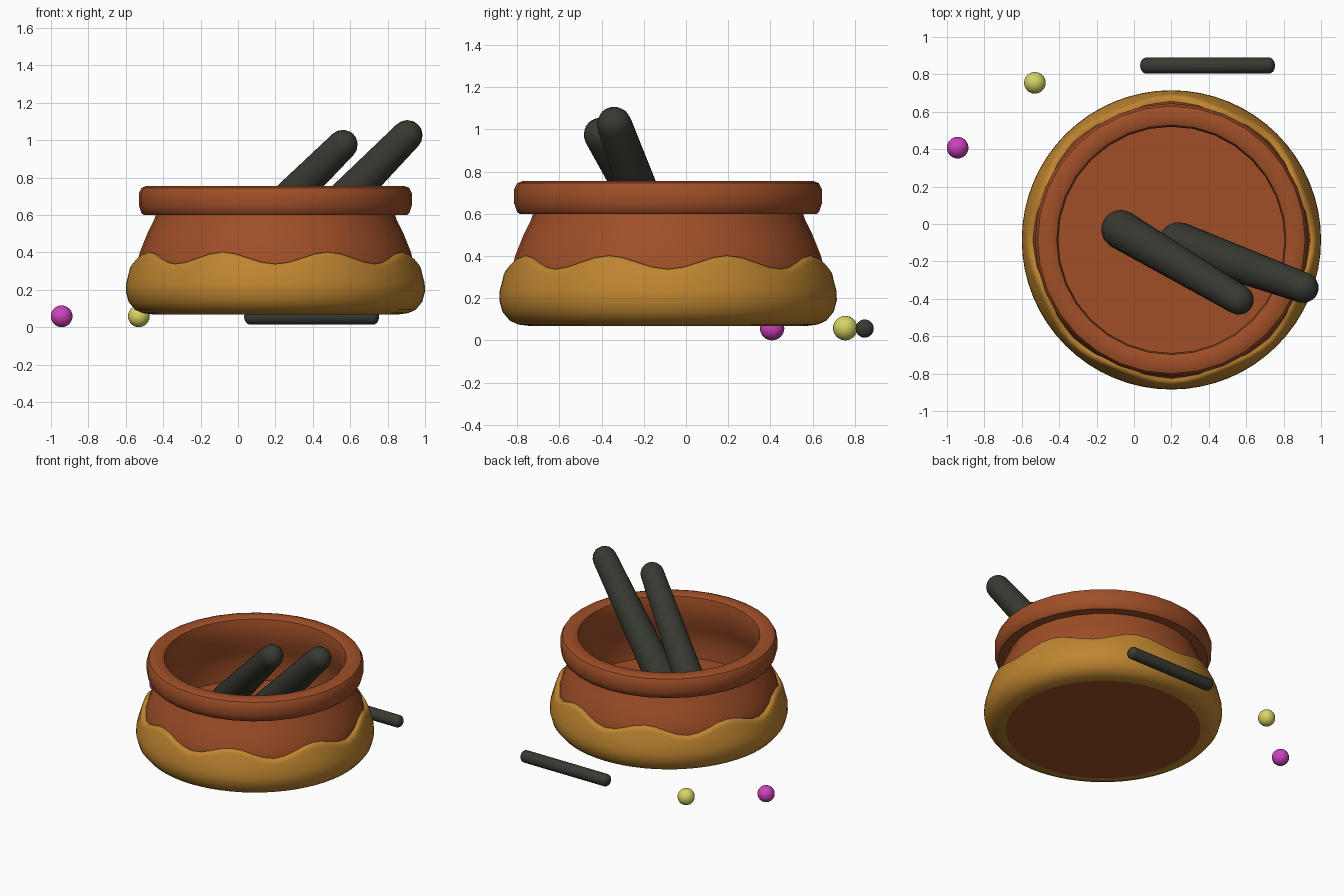
import bpy, bmesh, math
from mathutils import Vector

if "Cube" in bpy.data.objects:
    bpy.data.objects.remove(bpy.data.objects["Cube"])

CX, CY = 0.2, -0.085          # pot centre


def material(name, rgb):
    m = bpy.data.materials.new(name)
    m.diffuse_color = (*rgb, 1)
    m.use_nodes = True
    m.node_tree.nodes["Principled BSDF"].inputs["Base Color"].default_value = m.diffuse_color
    return m


CLAY = material("terracotta", (0.35, 0.078, 0.021))
GLAZE = material("ochre glaze", (0.52, 0.235, 0.03))
DARK = material("charcoal", (0.041, 0.041, 0.032))
YELLOW = material("pale yellow", (0.68, 0.65, 0.13))
PINK = material("magenta", (0.6, 0.055, 0.49))


def finish(name, bm, mat, angle=40):
    bmesh.ops.recalc_face_normals(bm, faces=bm.faces)
    me = bpy.data.meshes.new(name)
    bm.to_mesh(me)
    bm.free()
    me.materials.append(mat)
    ob = bpy.data.objects.new(name, me)
    bpy.context.collection.objects.link(ob)
    bpy.ops.object.select_all(action='DESELECT')
    ob.select_set(True)
    bpy.context.view_layer.objects.active = ob
    bpy.ops.object.shade_smooth_by_angle(angle=math.radians(angle))
    return ob


def lathe(name, profile_at, mat, n, caps=True, closed=False, angle=40):
    """Spin a profile; profile_at(angle) returns (radius, height) points."""
    bm = bmesh.new()
    rings = []
    for i in range(n):
        a = 2 * math.pi * i / n
        rings.append([bm.verts.new((r * math.cos(a), r * math.sin(a), z))
                      for r, z in profile_at(a)])
    k = len(rings[0])
    for i in range(n):
        p, q = rings[i], rings[(i + 1) % n]
        for j in range(k if closed else k - 1):
            j2 = (j + 1) % k
            bm.faces.new((p[j], q[j], q[j2], p[j2]))
    if caps:
        bm.faces.new([r[0] for r in rings])
        bm.faces.new([r[-1] for r in rings])
    return finish(name, bm, mat, angle)


def rod(name, start, end, r0, r1, mat=DARK, squash=1.0):
    """Tapered rod with rounded ends; start and end are cap centres."""
    start, end = Vector(start), Vector(end)
    axis = end - start
    length = axis.length
    steps = [math.radians(d) for d in (86, 65, 43, 21, 0)]
    prof = [(r0 * math.cos(t), -r0 * squash * math.sin(t)) for t in steps]
    prof += [(r1 * math.cos(t), length + r1 * squash * math.sin(t))
             for t in reversed(steps)]
    ob = lathe(name, lambda a: prof, mat, 24, angle=60)
    ob.location = start
    ob.rotation_euler = axis.to_track_quat('Z', 'Y').to_euler()
    return ob


# Pot: base, wall, rim, inner wall, floor
pot_profile = [
    (0.66, 0.07), (0.70, 0.12), (0.735, 0.22), (0.745, 0.32), (0.725, 0.40),
    (0.685, 0.50), (0.65, 0.57), (0.64, 0.60), (0.705, 0.60), (0.716, 0.61),
    (0.73, 0.65), (0.73, 0.715), (0.715, 0.745), (0.69, 0.755),
    (0.63, 0.755), (0.613, 0.745), (0.605, 0.70), (0.605, 0.60),
    (0.64, 0.50), (0.67, 0.40), (0.66, 0.27)]
pot = lathe("pot", lambda a: pot_profile, CLAY, 32)
pot.location = (CX, CY, 0)


# Dripped glaze band with an eight-lobed upper edge
def glaze_profile(a):
    t = 0.37 - 0.032 * math.cos(8 * a)
    r = 0.725 + (0.40 - t) * 0.35
    return [(r - 0.02, t - 0.004), (r + 0.008, t), (r + 0.023, t - 0.008),
            (r + 0.032, t - 0.025), (0.785, 0.285), (0.798, 0.235),
            (0.80, 0.19), (0.785, 0.135), (0.75, 0.093), (0.71, 0.075),
            (0.655, 0.068)]


glaze = lathe("glaze_band", glaze_profile, GLAZE, 64, caps=False)
glaze.location = (CX, CY, 0)

# Sticks leaning in the pot, and one lying behind it
rod("leaning_stick_left", (-0.07, -0.03, 0.35), (0.56, -0.405, 0.975), 0.105, 0.08)
rod("leaning_stick_right", (0.24, -0.10, 0.35), (0.905, -0.34, 1.025), 0.11, 0.082)
rod("loose_stick", (0.065, 0.847, 0.056), (0.722, 0.847, 0.056), 0.043, 0.043, squash=0.75)

# Loose balls on the ground
for name, loc, mat in (("yellow_ball", (-0.53, 0.755, 0.058), YELLOW),
                       ("magenta_ball", (-0.943, 0.408, 0.058), PINK)):
    bm = bmesh.new()
    bmesh.ops.create_uvsphere(bm, u_segments=24, v_segments=16, radius=0.058)
    finish(name, bm, mat).location = loc
